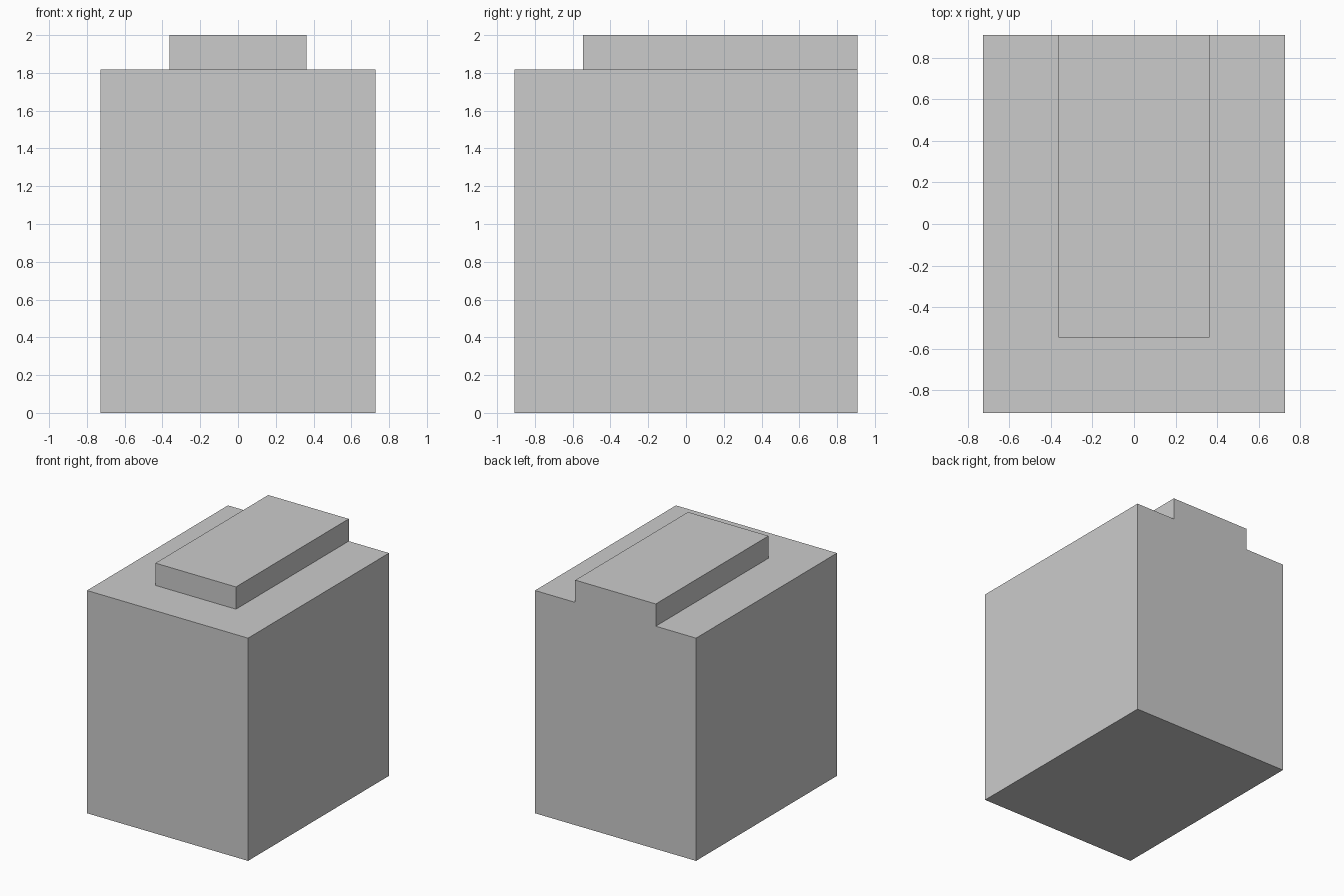
import bpy
import bmesh
import math
from mathutils import Matrix, Vector

if "Cube" in bpy.data.objects:
    bpy.data.objects.remove(bpy.data.objects["Cube"])

U = 2 / 11                       # model module: 8 x 10 x 11 units
W, D, H = 8 * U, 10 * U, 10 * U  # main block
RIDGE_X, RIDGE_Y, RIDGE_H = 2 * U, -3 * U, U

bm = bmesh.new()

# Main block standing on the ground
bmesh.ops.create_cube(bm, size=1, matrix=Matrix.Translation((0, 0, H / 2)) @ Matrix.Diagonal((W, D, H, 1)))

# Mark out the raised slab's footprint
for co, no in (((-RIDGE_X, 0, 0), (1, 0, 0)),
               ((RIDGE_X, 0, 0), (1, 0, 0)),
               ((0, RIDGE_Y, 0), (0, 1, 0))):
    bmesh.ops.bisect_plane(bm, geom=bm.verts[:] + bm.edges[:] + bm.faces[:],
                           plane_co=co, plane_no=no)

# Raise the slab, flush with the back
centre = Vector((0, (RIDGE_Y + D / 2) / 2, H))
pad = min(bm.faces, key=lambda f: (f.calc_center_median() - centre).length)
result = bmesh.ops.extrude_face_region(bm, geom=[pad])
raised = [v for v in result["geom"] if isinstance(v, bmesh.types.BMVert)]
if pad.is_valid:
    bm.faces.remove(pad)
bmesh.ops.translate(bm, verts=raised, vec=(0, 0, RIDGE_H))

# Merge coplanar faces and tidy
bmesh.ops.dissolve_limit(bm, angle_limit=math.radians(1), verts=bm.verts[:], edges=bm.edges[:])
bmesh.ops.recalc_face_normals(bm, faces=bm.faces[:])

mesh = bpy.data.meshes.new("block_with_raised_slab")
bm.to_mesh(mesh)
bm.free()
bpy.context.collection.objects.link(bpy.data.objects.new("block_with_raised_slab", mesh))
